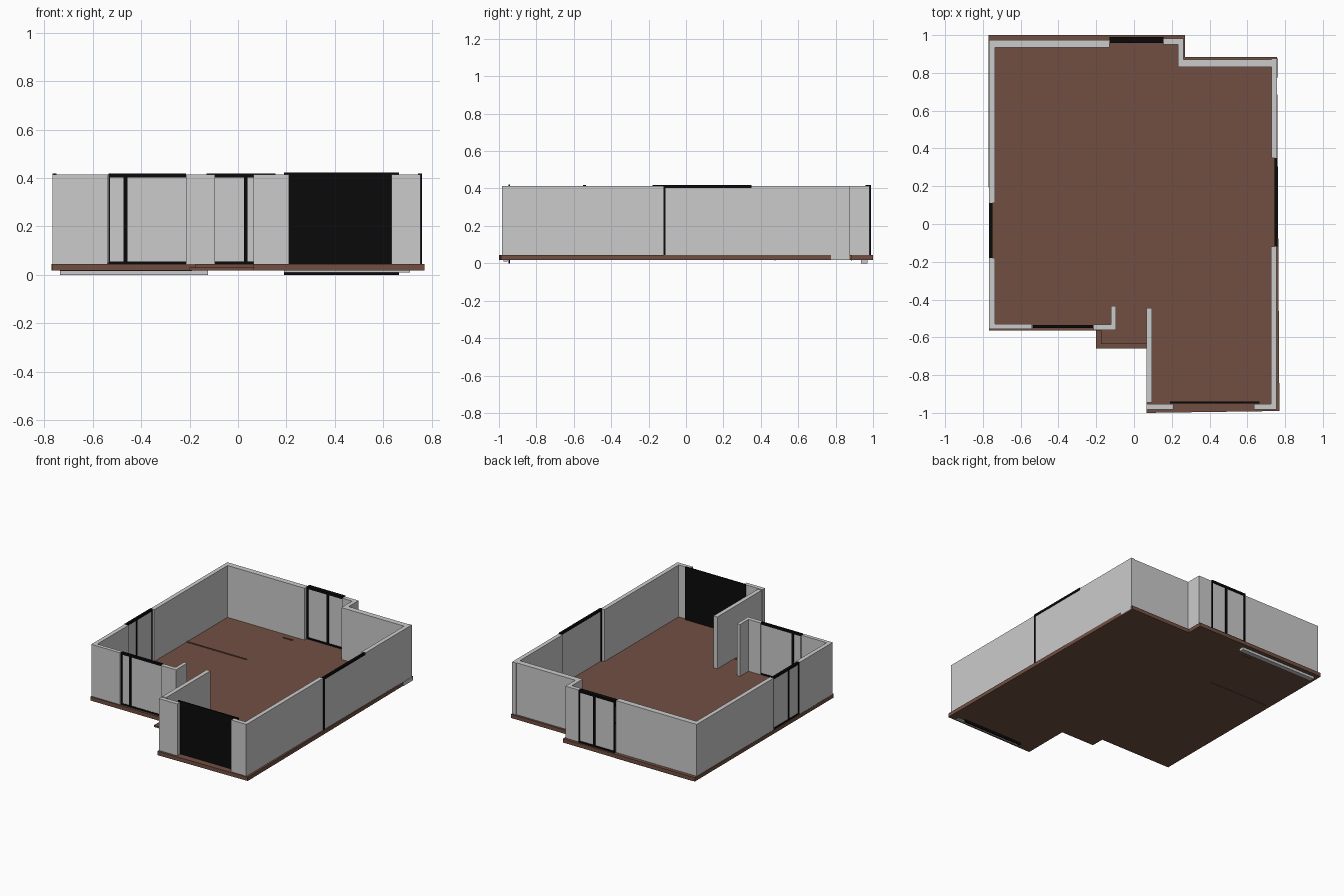
import bpy
import bmesh

cube = bpy.data.objects.get("Cube")
if cube:
    bpy.data.objects.remove(cube, do_unlink=True)

SLAB_BOTTOM, SLAB_TOP, WALL_TOP = 0.018, 0.045, 0.414
THICK = 0.03


def make_material(name, red, green, blue):
    mat = bpy.data.materials.new(name)
    mat.use_nodes = True
    colour = (red, green, blue, 1)
    mat.diffuse_color = colour
    shader = mat.node_tree.nodes["Principled BSDF"]
    shader.inputs["Base Color"].default_value = colour
    shader.inputs["Roughness"].default_value = 0.8
    return mat


plaster = make_material("light grey plaster", 0.6, 0.6, 0.6)
brown = make_material("brown floor", 0.165, 0.078, 0.055)
black = make_material("black frame", 0.003, 0.003, 0.003)


def prism(name, outline, low, high, mat):
    """Extrude a flat outline between two heights."""
    bm = bmesh.new()
    base = bm.faces.new([bm.verts.new((x, y, low)) for x, y in outline])
    result = bmesh.ops.extrude_face_region(bm, geom=[base])
    top = [v for v in result["geom"] if isinstance(v, bmesh.types.BMVert)]
    bmesh.ops.translate(bm, verts=top, vec=(0, 0, high - low))
    bmesh.ops.recalc_face_normals(bm, faces=bm.faces)
    mesh = bpy.data.meshes.new(name)
    bm.to_mesh(mesh)
    bm.free()
    mesh.materials.append(mat)
    obj = bpy.data.objects.new(name, mesh)
    bpy.context.collection.objects.link(obj)
    return obj


def box(name, xs, ys, zs, mat=plaster):
    (left, right), (front, back) = xs, ys
    outline = [(left, front), (right, front), (right, back), (left, back)]
    return prism(name, outline, zs[0], zs[1], mat)


def run(name, axis, span, centre, width, zs, mat=plaster):
    """Box running along an axis, centred across it."""
    across = (centre - width / 2, centre + width / 2)
    if axis == "x":
        return box(name, span, across, zs, mat)
    return box(name, across, span, zs, mat)


def wall(name, axis, start, end, centre, width=THICK):
    return run(name, axis, (start, end), centre, width, (SLAB_TOP, WALL_TOP))


def window(name, axis, start, end, centre, bars, sill=True, depth=0.016):
    """Pale panel with a black head, sill and uprights."""
    run(name + "_panel", axis, (start, end), centre, depth / 2,
        (SLAB_TOP, WALL_TOP - 0.008))
    run(name + "_head", axis, (start, end), centre, depth,
        (WALL_TOP - 0.012, WALL_TOP + 0.004), black)
    if sill:
        run(name + "_sill", axis, (start, end), centre, depth,
            (SLAB_TOP, SLAB_TOP + 0.01), black)
    for i, (bar, width) in enumerate(bars):
        run(f"{name}_upright_{i}", axis, (bar - width / 2, bar + width / 2),
            centre, depth, (SLAB_TOP, WALL_TOP), black)


# Floor slab and entrance step
prism("floor_slab", [
    (-0.77, 1), (0.27, 1), (0.27, 0.885), (0.757, 0.885), (0.77, -0.99),
    (0.065, -1), (0.065, -0.635), (-0.175, -0.635), (-0.175, -0.565),
    (-0.768, -0.565)], SLAB_BOTTOM, SLAB_TOP, brown)
box("entrance_step", (-0.2, 0.065), (-0.66, -0.56), (SLAB_BOTTOM, 0.03), brown)

# Thin floor joints
for name, span, y in (("long_floor_joint", (-0.735, -0.265), 0.475),
                      ("short_floor_joint", (-0.265, -0.19), 0.885)):
    run(name, "x", span, y, 0.006, (SLAB_BOTTOM - 0.003, SLAB_TOP + 0.006), brown)

# Walls along the right-hand edge of the plan
wall("east_wall_front", "y", -0.98, -0.12, 0.74)
wall("east_wall_back", "y", 0.35, 0.875, 0.742)
box("east_wall_foot", (0.74, 0.762), (0.775, 0.875), (SLAB_BOTTOM, SLAB_TOP))

# Walls along the left-hand edge of the plan
wall("west_wall_front", "y", -0.555, -0.18, -0.752)
wall("west_wall_back", "y", 0.11, 0.975, -0.752)

# Back walls with the stepped corner
wall("back_wall_main", "x", -0.767, -0.13, 0.955, 0.04)
wall("back_wall_pier", "x", 0.155, 0.262, 0.966)
wall("back_step_wall", "y", 0.83, 0.96, 0.248)
wall("back_wall_recessed", "x", 0.235, 0.757, 0.85, 0.04)
run("back_wall_footing", "x", (-0.735, -0.125), 0.953, 0.035, (0, SLAB_BOTTOM))

# Front walls and the two entrance returns
wall("front_wall_corner", "x", -0.767, -0.54, -0.542, 0.026)
wall("front_wall_pier", "x", -0.215, -0.095, -0.546)
wall("entrance_return_left", "y", -0.56, -0.435, -0.108, 0.025)
wall("entrance_return_right", "y", -0.945, -0.445, 0.08)
wall("garage_pier_left", "x", 0.065, 0.21, -0.968)
wall("garage_pier_right", "x", 0.635, 0.752, -0.968)
run("garage_footing", "x", (0.19, 0.71), -0.965, 0.02, (0.01, SLAB_BOTTOM))

# Garage door, passing behind the piers and through the slab
run("garage_door", "x", (0.19, 0.665), -0.945, 0.008, (0, WALL_TOP + 0.008), black)

# Windows
window("front_window", "x", -0.535, -0.215, -0.542,
       [(-0.532, 0.006), (-0.465, 0.018)])
window("west_window", "y", -0.18, 0.11, -0.758,
       [(-0.176, 0.008), (-0.065, 0.014), (0.106, 0.008)])
window("east_window", "y", -0.12, 0.35, 0.752, [(-0.115, 0.012)], sill=False)
window("back_window", "x", -0.13, 0.155, 0.974,
       [(-0.126, 0.008), (0.032, 0.016), (0.151, 0.008)], depth=0.03)
